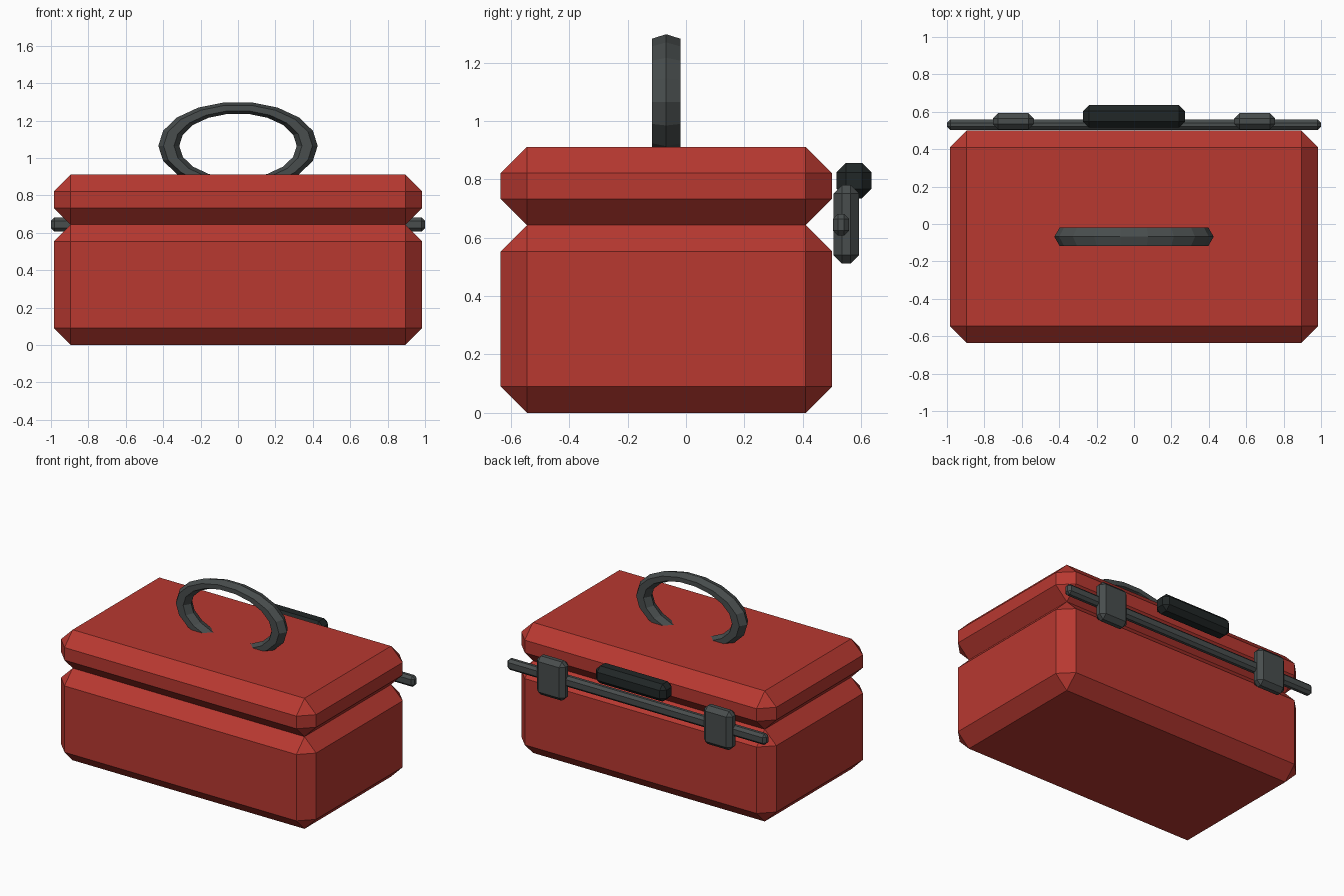
import bpy, bmesh
from math import pi
from mathutils import Matrix

if "Cube" in bpy.data.objects:
    bpy.data.objects.remove(bpy.data.objects["Cube"])


def material(name, rgb):
    m = bpy.data.materials.new(name)
    m.diffuse_color = (*rgb, 1)
    m.use_nodes = True
    m.node_tree.nodes["Principled BSDF"].inputs["Base Color"].default_value = m.diffuse_color
    return m


RED = material("red_paint", (0.48, 0.04, 0.03))
GREY = material("dark_grey_metal", (0.065, 0.075, 0.075))
BLACK = material("black_grip", (0.015, 0.02, 0.02))


def chamfered_box(name, lo, hi, chamfer, mat):
    """Box between two corners with a flat one-segment chamfer on every edge."""
    bm = bmesh.new()
    bmesh.ops.create_cube(bm, size=1)
    size = [h - l for l, h in zip(lo, hi)]
    centre = [(l + h) / 2 for l, h in zip(lo, hi)]
    bmesh.ops.scale(bm, vec=size, verts=bm.verts)
    bmesh.ops.bevel(bm, geom=bm.edges[:], offset=chamfer, segments=1,
                    affect='EDGES', profile=0.5)
    mesh = bpy.data.meshes.new(name)
    bm.to_mesh(mesh)
    bm.free()
    mesh.materials.append(mat)
    ob = bpy.data.objects.new(name, mesh)
    ob.location = centre
    bpy.context.collection.objects.link(ob)
    return ob


# Case: lower body and lid
chamfered_box("body", (-0.985, -0.635, 0), (0.985, 0.5, 0.643), 0.09, RED)
chamfered_box("lid", (-0.985, -0.635, 0.643), (0.985, 0.5, 0.911), 0.09, RED)

# Hinge rod along the back
chamfered_box("rod", (-1, 0.503, 0.607), (1, 0.559, 0.682), 0.018, GREY)

# Pair of clasps on the rod
for side, label in ((-1, "left"), (1, "right")):
    x = 0.645 * side
    chamfered_box(label + "_clasp", (x - 0.11, 0.506, 0.511),
                  (x + 0.11, 0.593, 0.781), 0.029, GREY)

# Grip block at the back of the lid
chamfered_box("grip", (-0.273, 0.516, 0.735), (0.273, 0.635, 0.856), 0.032, BLACK)

# Carrying handle: flattened low-poly ring half sunk into the lid
bpy.ops.mesh.primitive_torus_add(major_segments=18, minor_segments=6,
                                 major_radius=0.37, minor_radius=0.056)
handle = bpy.context.object
handle.name = "handle"
handle.data.transform(Matrix.Diagonal((1, 1, 0.553, 1)) @ Matrix.Rotation(pi / 2, 4, 'X'))
handle.location = (0, -0.068, 1.065)
handle.data.materials.append(GREY)
